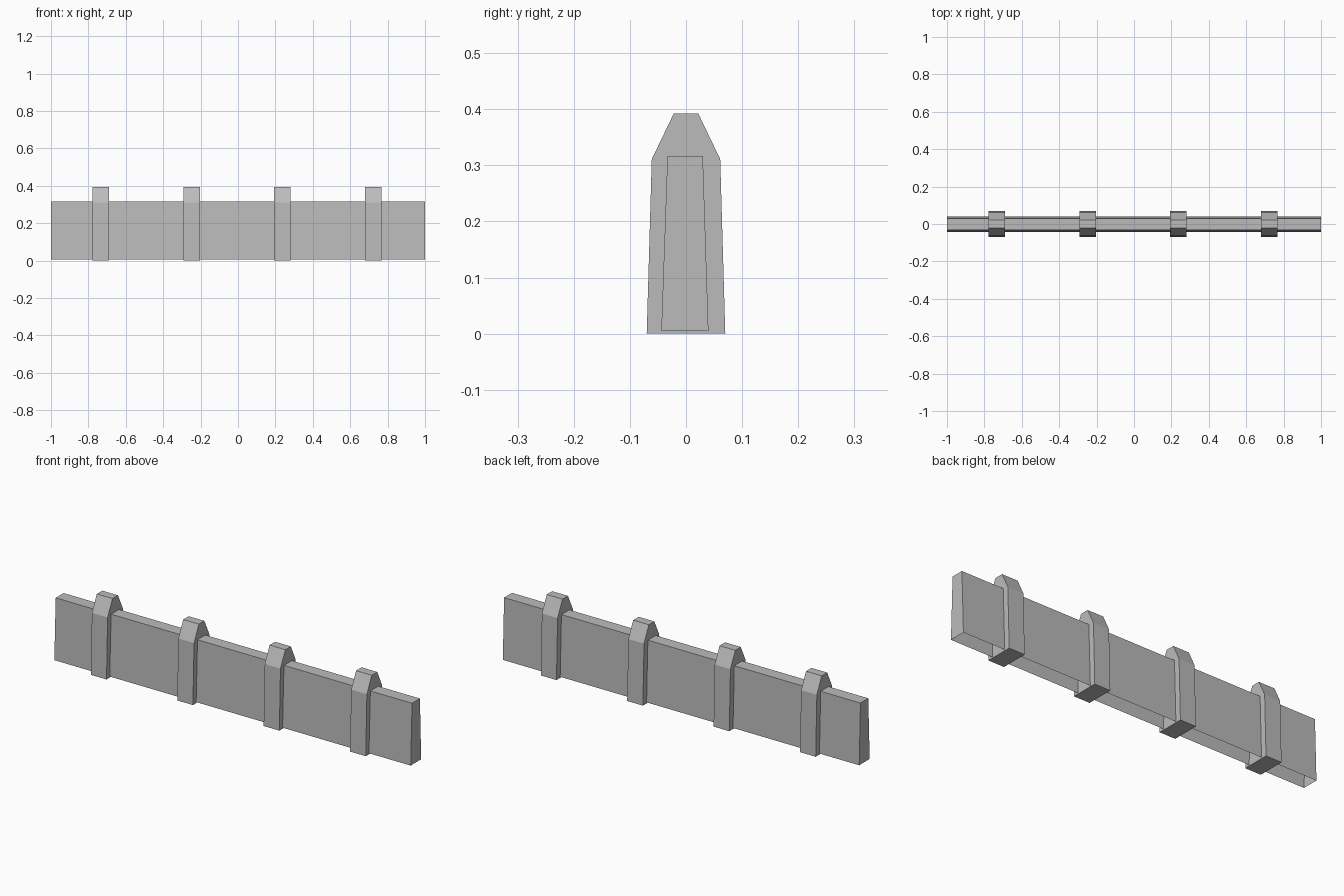
import bpy
import bmesh

cube = bpy.data.objects.get("Cube")
if cube:
    bpy.data.objects.remove(cube, do_unlink=True)

# Single plain grey
grey = bpy.data.materials.new("concrete_grey")
grey.use_nodes = True
colour = (0.5, 0.5, 0.5, 1)
grey.diffuse_color = colour
grey.node_tree.nodes["Principled BSDF"].inputs["Base Color"].default_value = colour


def extrude_profile(name, profile, centre_x, length, open_bottom=False):
    """Sweep a (y, z) outline along x; its last edge is the underside."""
    bm = bmesh.new()
    start = [bm.verts.new((centre_x - length / 2, y, z)) for y, z in profile]
    end = [bm.verts.new((centre_x + length / 2, y, z)) for y, z in profile]
    bm.faces.new(start)
    bm.faces.new(end[::-1])
    n = len(profile)
    for i in range(n):
        j = (i + 1) % n
        under = bm.faces.new((start[j], start[i], end[i], end[j]))
    bmesh.ops.recalc_face_normals(bm, faces=bm.faces)
    if open_bottom:
        bmesh.ops.delete(bm, geom=[under], context='FACES_ONLY')
    mesh = bpy.data.meshes.new(name)
    bm.to_mesh(mesh)
    bm.free()
    mesh.materials.append(grey)
    obj = bpy.data.objects.new(name, mesh)
    bpy.context.collection.objects.link(obj)
    return obj


# Tapered wall panel, hollow underneath
wall = [(-0.044, 0.005), (-0.033, 0.317), (0.03, 0.317), (0.04, 0.005)]
extrude_profile("wall_panel", wall, 0, 2, open_bottom=True)

# Four evenly spaced posts with chamfered caps
half = [(0.07, 0), (0.061, 0.311), (0.022, 0.392)]
post = [(-y, z) for y, z in half] + half[::-1]
for i in range(4):
    extrude_profile(f"post_{i + 1}", post, -0.733 + i * 0.485, 0.088)
